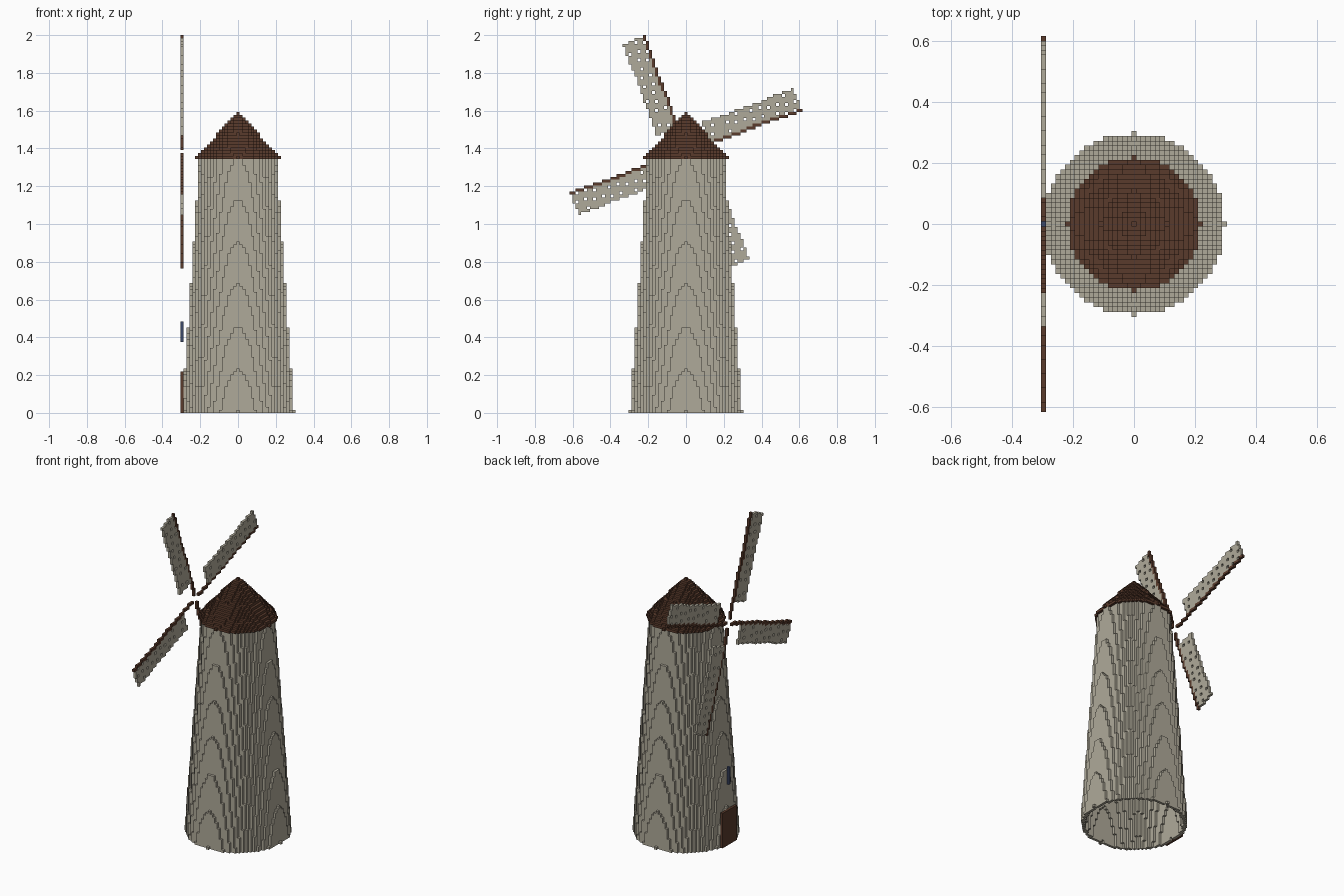
import bpy
import bmesh
import math

cube = bpy.data.objects.get("Cube")
if cube:
    bpy.data.objects.remove(cube, do_unlink=True)

V = 2 / 128            # block size
TOWER_H, ROOF_H = 86, 16
PLANE = -19            # block column holding sails, door and window
HUB = 88               # block row of the sail hub


def material(name, rgb):
    m = bpy.data.materials.new(name)
    m.use_nodes = True
    m.diffuse_color = (*rgb, 1)
    bsdf = m.node_tree.nodes["Principled BSDF"]
    bsdf.inputs["Base Color"].default_value = (*rgb, 1)
    bsdf.inputs["Roughness"].default_value = 0.9
    return m


stone = material("pale stone", (0.43, 0.40, 0.32))
wood = material("dark wood", (0.10, 0.043, 0.025))
glass = material("blue glass", (0.045, 0.065, 0.14))


def block_faces():
    """Six directions, each with its four corner offsets wound outwards."""
    for axis in range(3):
        u, w = (axis + 1) % 3, (axis + 2) % 3
        for side in (0, 1):
            corners = []
            for a, b in ((0, 0), (1, 0), (1, 1), (0, 1)):
                c = [0, 0, 0]
                c[axis], c[u], c[w] = side, a, b
                corners.append(c)
            d = [0, 0, 0]
            d[axis] = 1 if side else -1
            yield d, corners if side else corners[::-1]


FACES = list(block_faces())


def build(name, cells, mat):
    """Make one mesh from the exposed sides of a set of blocks."""
    bm = bmesh.new()
    verts = {}

    def vert(p):
        if p not in verts:
            verts[p] = bm.verts.new(((p[0] - 0.5) * V, (p[1] - 0.5) * V, p[2] * V))
        return verts[p]

    for x, y, z in cells:
        for d, corners in FACES:
            if (x + d[0], y + d[1], z + d[2]) not in cells:
                bm.faces.new([vert((x + c[0], y + c[1], z + c[2])) for c in corners])
    mesh = bpy.data.meshes.new(name)
    bm.to_mesh(mesh)
    bm.free()
    mesh.materials.append(mat)
    obj = bpy.data.objects.new(name, mesh)
    bpy.context.collection.objects.link(obj)
    return obj


def ring(radius, z):
    """One layer of a hollow round wall, one block thick."""
    n = math.ceil(radius)
    return {(x, y, z) for x in range(-n, n + 1) for y in range(-n, n + 1)
            if radius - 1 < math.hypot(x, y) <= radius + 1e-6}


# Tapered hollow tower, 19 blocks in radius at the foot and 13 at the top
tower = set()
for z in range(TOWER_H):
    tower |= ring(19 - 6 * z / TOWER_H, z)

# Door and window plates on the sail side
door = {(PLANE, y, z) for y in range(-4, 5) for z in range(14)}
window = {(PLANE, 0, z) for z in range(24, 31)}
build("tower", tower - door, stone)
build("door", door, wood)
build("window", window, glass)

# Conical stepped roof
roof = set()
for k in range(ROOF_H):
    roof |= ring(14 * (1 - k / ROOF_H), TOWER_H + k)
build("roof", roof, wood)


# Four tilted sails; snapping the turned grid to blocks leaves the small holes
def turned(u, w, angle):
    c, s = math.cos(angle), math.sin(angle)
    return (PLANE, round(u * c - w * s), HUB + round(u * s + w * c))


for i, label in enumerate(("right", "upper", "left", "lower")):
    angle = math.radians(20 + 90 * i)
    spar = {turned(u, 0, angle) for u in range(2, 42)}
    sail = {turned(u, w, angle) for u in range(9, 42) for w in range(1, 8)}
    build(label + "_spar", spar, wood)
    build(label + "_sail", sail - spar, stone)
